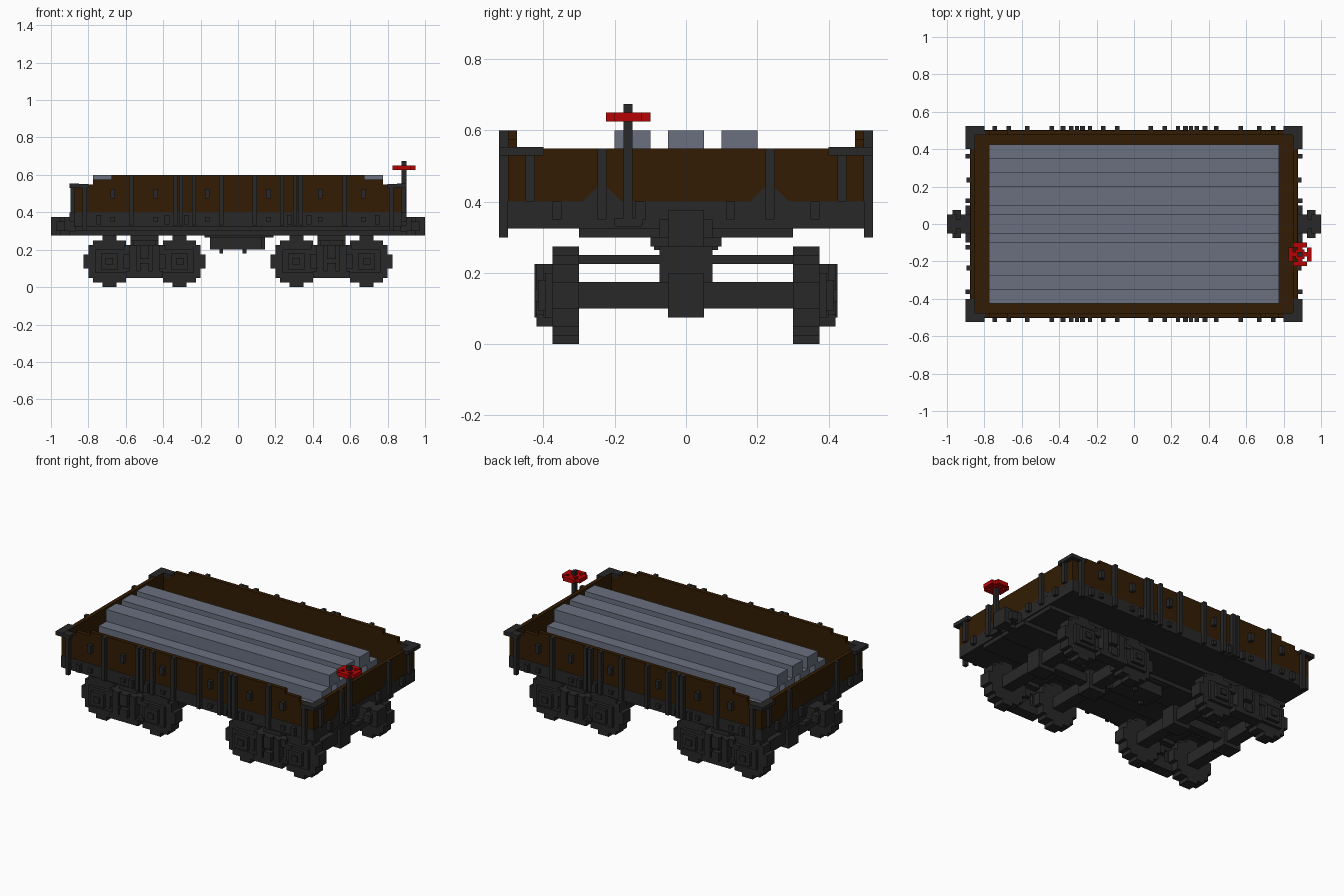
import bpy, bmesh
from mathutils import Matrix

cube = bpy.data.objects.get("Cube")
if cube:
    bpy.data.objects.remove(cube, do_unlink=True)


def material(name, rgb):
    m = bpy.data.materials.new(name)
    m.use_nodes = True
    m.diffuse_color = (*rgb, 1)
    bsdf = next(n for n in m.node_tree.nodes if n.type == 'BSDF_PRINCIPLED')
    bsdf.inputs["Base Color"].default_value = (*rgb, 1)
    bsdf.inputs["Roughness"].default_value = 0.9
    return m


iron = material("dark iron", (0.021, 0.021, 0.022))
wood = material("dark brown wood", (0.032, 0.0115, 0.001))
steel = material("blue grey steel", (0.142, 0.16, 0.212))
red = material("red paint", (0.47, 0.001, 0.001))


def part(name, mat, boxes, mx=False, my=False):
    """One object from boxes (x0, x1, y0, y1, z0, z1), mirrored on request."""
    bm = bmesh.new()
    for sx in ((1, -1) if mx else (1,)):
        for sy in ((1, -1) if my else (1,)):
            for x0, x1, y0, y1, z0, z1 in boxes:
                c = (sx * (x0 + x1) / 2, sy * (y0 + y1) / 2, (z0 + z1) / 2)
                s = Matrix.Diagonal((x1 - x0, y1 - y0, z1 - z0, 1))
                bmesh.ops.create_cube(bm, size=1, matrix=Matrix.Translation(c) @ s)
    return finish(name, mat, bm)


def finish(name, mat, bm):
    bmesh.ops.recalc_face_normals(bm, faces=bm.faces)
    me = bpy.data.meshes.new(name)
    bm.to_mesh(me)
    bm.free()
    me.materials.append(mat)
    ob = bpy.data.objects.new(name, me)
    bpy.context.collection.objects.link(ob)
    return ob


# Underframe: floor plate, stepped centre sill, outer sills
part("underframe", iron, [(-.87, .87, -.5, .5, .325, .34),
                          (-.87, .87, -.3, .3, .3, .325),
                          (-.9, .9, -.1, .1, .275, .3)])
part("side_sill", iron, [(-.876, .876, .475, .502, .325, .4)], my=True)
part("end_sill", iron, [(.85, .877, -.5, .5, .325, .4)], mx=True)

# Wooden tub, sides stepped down towards the ends
part("floor", wood, [(-.86, .86, -.48, .48, .34, .35)])
part("side_wall", wood, [(-.875, .875, .475, .5, .35, .55),
                         (-.775, .775, .475, .5, .55, .575),
                         (-.675, .675, .475, .5, .575, .6)], my=True)
part("end_wall", wood, [(.85, .875, -.475, .475, .35, .55)], mx=True)

# Overhanging corner caps
part("corner_cap", iron, [(.8, .9, .475, .525, .53, .552),
                          (.85, .9, .4, .525, .53, .553)], mx=True, my=True)

# Upright ribs, small brackets and sill bolts along both sides
ribs = []
for x, low, top in ((.82, .3, .55), (.57, .33, .6), (.335, .33, .6),
                    (.305, .33, .6), (.235, .33, .6), (.09, .33, .6)):
    ribs.append((x - .0115, x + .0115, .5, .525, low, top))
part("side_ribs", iron, ribs, mx=True, my=True)
small = []
for x in (.67, .44, .165):
    small += [(x - .0125, x + .0125, .5, .525, .475, .525),
              (x - .0125, x + .0125, .5, .52, .35, .375)]
for x in (.745, .38, .275):
    small.append((x - .0125, x + .0125, .5, .525, .335, .385))
part("side_brackets", iron, small, mx=True, my=True)

# End ribs and stakes
part("end_ribs", iron, [(.875, .895, .223, .248, .35, .55),
                        (.875, .895, .425, .45, .4, .55),
                        (.875, .9, .35, .375, .35, .4),
                        (.875, .9, .112, .137, .35, .4)], mx=True, my=True)

# Tapered feet beside the end ribs
bm = bmesh.new()
for sx in (1, -1):
    for sy in (1, -1):
        vs = [bm.verts.new((sx * .878, sy * y, z)) for y, z in
              ((.18, .39), (.29, .39), (.29, .4), (.25, .44), (.22, .44), (.18, .4))]
        f = bm.faces.new(vs)
        ext = bmesh.ops.extrude_face_region(bm, geom=[f])
        for v in ext["geom"]:
            if isinstance(v, bmesh.types.BMVert):
                v.co.x = sx * .865
finish("rib_feet", iron, bm)

# Couplers
part("coupler", iron, [(.87, .93, -.05, .05, .3, .375),
                       (.9, .95, -.025, .025, .275, .375),
                       (.925, .97, -.075, .075, .3, .35),
                       (.95, 1.0, -.05, .05, .275, .375)], mx=True)

# Pyramid stack of steel beams: six at the bottom, three on top
beams = []
for layer, count in enumerate((6, 5, 4, 3)):
    z = .3 + .075 * layer
    for i in range(count):
        y = (i - (count - 1) / 2) * .15
        beams.append((-.775, .775, y - .05, y + .05, max(z, .345), z + .075))
part("steel_beams", steel, beams)

# Brake gear under the middle
part("brake_gear", iron, [(-.15, .125, -.07, .07, .2, .275),
                          (-.18, .19, -.09, .09, .265, .285),
                          (-.1, -.08, -.06, -.04, .18, .22),
                          (.025, .045, .04, .06, .18, .22),
                          (.125, .145, -.06, -.04, .2, .27)])

# Two trucks, each with two wheelsets
steps = ((.0375, .1375), (.0875, .1125), (.1125, .0875), (.1375, .0375))
for label, cx in (("left", .5), ("right", -.5)):
    wheels, axles, frame = [], [], []
    for wx in (cx - .1875, cx + .1875):
        for hx, hz in steps:
            wheels.append((wx - hx, wx + hx, .3, .375, .1375 - hz, .1375 + hz))
        axles += [(wx - .0375, wx + .0375, -.3, .3, .1, .175),
                  (wx - .06, wx + .06, -.05, .05, .075, .2)]
        # Journal box in raised steps
        frame += [(wx - .075, wx + .075, .37, .395, .075, .2),
                  (wx - .045, wx + .045, .37, .415, .095, .18),
                  (wx - .02, wx + .02, .37, .425, .12, .155)]
    part(label + "_truck_wheels", iron, wheels, my=True)
    part(label + "_truck_axles", iron, axles)
    # Side frame with bars, columns and spring pocket
    frame += [(cx - .15, cx + .15, .35, .4, .175, .2),
              (cx - .11, cx + .11, .35, .4, .2, .225),
              (cx - .125, cx + .125, .35, .4, .075, .1),
              (cx - .1, cx + .1, .35, .42, .05, .085),
              (cx - .075, cx + .075, .375, .395, .085, .225),
              (cx - .08, cx - .04, .35, .42, .06, .225),
              (cx + .04, cx + .08, .35, .42, .06, .225),
              (cx - .025, cx + .025, .35, .425, .075, .13),
              (cx - .025, cx + .025, .35, .425, .15, .225),
              (cx - .06, cx + .06, .31, .375, .2, .25)]
    part(label + "_truck_side_frame", iron, frame, my=True)
    part(label + "_truck_bolster", iron, [(cx - .075, cx + .075, -.32, .32, .225, .25),
                                          (cx - .075, cx + .075, -.075, .075, .175, .3),
                                          (cx - .19, cx + .19, -.03, .03, .12, .175)])

# Hand brake: post, bracket and red wheel with spokes
hx, hy = .8875, -.1625
part("brake_post", iron, [(hx - .0125, hx + .0125, hy - .0125, hy + .0125, .33, .675),
                          (.875, .9, hy - .0375, hy + .0375, .33, .355),
                          (.875, .9, hy + .02, hy + .04, .335, .4)])
wheel = [(hx - .0625, hx + .0625, hy - .0125, hy + .0125, .625, .65),
         (hx - .0125, hx + .0125, hy - .0625, hy + .0625, .625, .65),
         (hx - .025, hx + .025, hy - .025, hy + .025, .625, .65)]
for s in (1, -1):
    for a, b, c, d in ((.0375, .0625, -.0375, .0375), (-.0375, .0375, .0375, .0625)):
        xs = sorted((s * a, s * b))
        ys = sorted((s * c, s * d))
        wheel.append((hx + xs[0], hx + xs[1], hy + ys[0], hy + ys[1], .625, .65))
part("brake_wheel", red, wheel)
